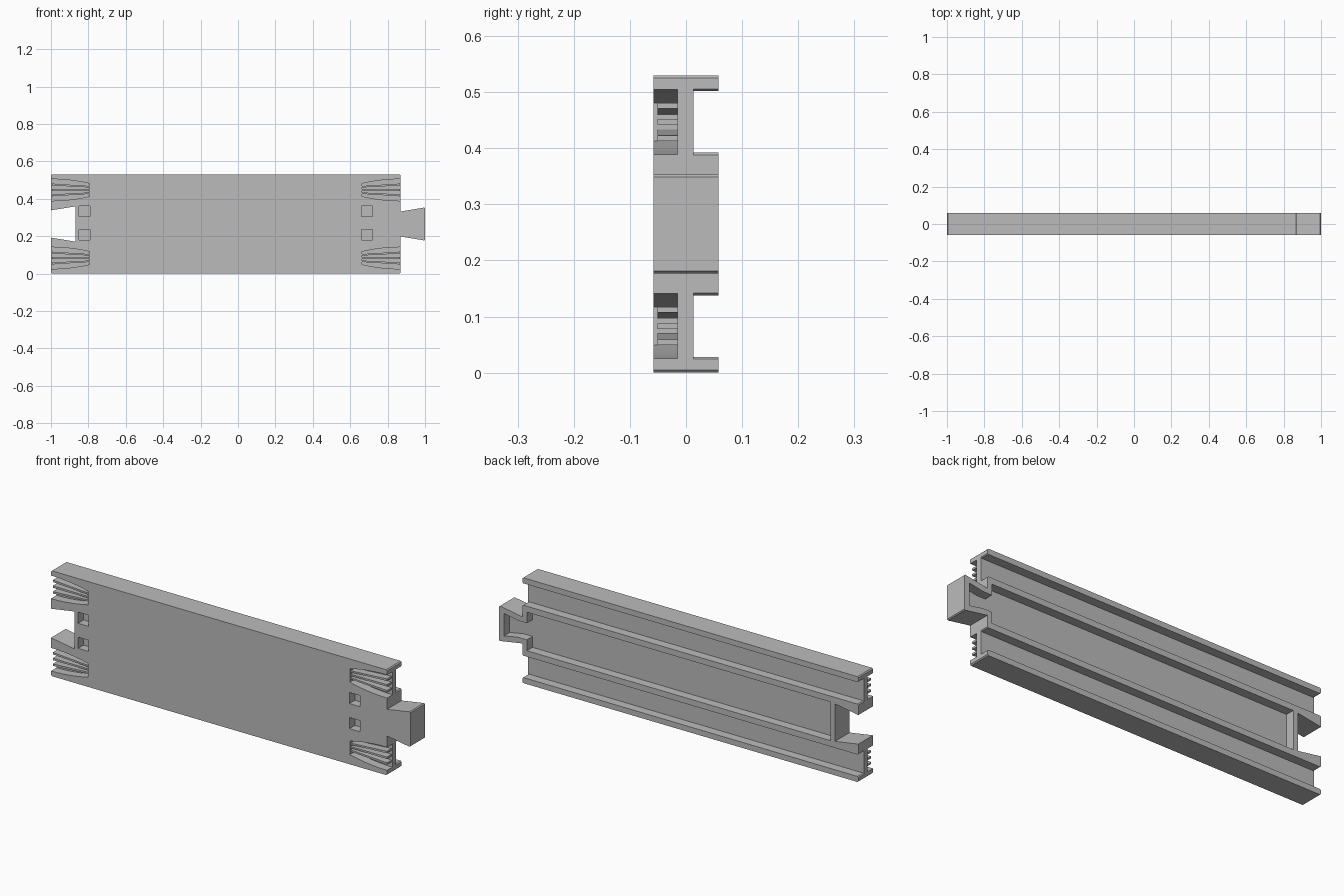
import bpy
import bmesh

if "Cube" in bpy.data.objects:
    bpy.data.objects.remove(bpy.data.objects["Cube"], do_unlink=True)

grey = bpy.data.materials.new("plain grey")
grey.use_nodes = True
grey.diffuse_color = (0.5, 0.5, 0.5, 1)
grey.node_tree.nodes["Principled BSDF"].inputs["Base Color"].default_value = (0.5, 0.5, 0.5, 1)

H = 0.53          # panel height
MID = H / 2
Y = 0.058         # half thickness
FLOOR = 0.013     # floor of the back channels
POCKET = -0.015   # floor of the front pockets
END = 0.87        # body end beside the tab
C = 0.005         # end chamfer


def prism(name, outline, y0, y1):
    """Extrude an (x, z) outline from y0 to y1."""
    bm = bmesh.new()
    face = bm.faces.new([bm.verts.new((x, y0, z)) for x, z in outline])
    moved = bmesh.ops.extrude_face_region(bm, geom=[face])["geom"]
    verts = [v for v in moved if isinstance(v, bmesh.types.BMVert)]
    bmesh.ops.translate(bm, verts=verts, vec=(0, y1 - y0, 0))
    bmesh.ops.recalc_face_normals(bm, faces=bm.faces[:])
    mesh = bpy.data.meshes.new(name)
    bm.to_mesh(mesh)
    bm.free()
    mesh.materials.append(grey)
    obj = bpy.data.objects.new(name, mesh)
    bpy.context.scene.collection.objects.link(obj)
    return obj


def mirrored(half):
    """Complete an upper outline (x, height above middle) with its reflection."""
    return [(x, MID + h) for x, h in half] + [(x, MID - h) for x, h in reversed(half)]


def box(x0, x1, z0, z1):
    return [(x0, z0), (x1, z0), (x1, z1), (x0, z1)]


# Panel with dovetail notch at one end and dovetail tab at the other
panel = prism("panel", mirrored([
    (-0.87, 0.094), (-1, 0.073), (-1, MID - C), (-1 + C, MID), (END - C, MID),
    (END, MID - C), (END, 0.067), (1 - C, 0.088), (1, 0.084)]), -Y, Y)

cutters = []

# Central recess running into the hollow tab
cutters.append(prism("center_recess_cutter", mirrored([
    (-0.845, 0.097), (0.845, 0.097), (0.845, 0.042), (0.895, 0.042),
    (0.972, 0.056)]), FLOOR, 0.1))

for row, z in (("lower", 0.083), ("upper", 0.447)):
    # Long back channel, slightly flared at the ends
    half = [(-1.1, 0.059), (-1, 0.059), (-0.995, 0.055), (END - C, 0.055),
            (END, 0.059), (1.1, 0.059)]
    cutters.append(prism(row + "_channel_cutter",
                         [(x, z + h) for x, h in half] +
                         [(x, z - h) for x, h in reversed(half)], FLOOR, 0.1))
    for side, end, sign in (("right", -1, -1), ("left", END, 1)):
        # Curved tapering pocket open at the end of the panel
        steps = 6
        half = [(end - sign * 0.207 * (1 - i / steps),
                 0.034 + 0.024 * (1 - (1 - i / steps) ** 2)) for i in range(steps + 1)]
        half.append((end + sign * 0.05, 0.058))
        cutters.append(prism(f"{row}_{side}_pocket_cutter",
                             [(x, z + h) for x, h in half] +
                             [(x, z - h) for x, h in reversed(half)], -0.1, POCKET))
        # Fanned ribs in the pocket
        for k in (-1, 0, 1):
            x0, x1 = end - sign * 0.21, end - sign * 0.005
            a, b = z + k * 0.017, z + k * 0.029
            prism(f"{row}_{side}_rib_{k + 2}",
                  [(x0, a - 0.004), (x1, b - 0.005), (x1, b + 0.005), (x0, a + 0.004)],
                  -0.051, POCKET + 0.001)

# Small square sockets on the front
for x in (-0.82, 0.69):
    for z in (0.207, 0.333):
        cutters.append(prism("socket_cutter", box(x - 0.029, x + 0.029, z - 0.028, z + 0.028),
                             -0.1, POCKET))

for cutter in cutters:
    cutter.hide_render = True
    cutter.hide_viewport = True
    cutter.display_type = 'WIRE'
    mod = panel.modifiers.new(cutter.name, 'BOOLEAN')
    mod.operation = 'DIFFERENCE'
    mod.solver = 'EXACT'
    mod.object = cutter

# Bake the cuts into the panel and discard the cutters
bpy.context.view_layer.update()
graph = bpy.context.evaluated_depsgraph_get()
panel_mesh = bpy.data.meshes.new_from_object(panel.evaluated_get(graph))
panel.modifiers.clear()
panel.data = panel_mesh
for cutter in cutters:
    bpy.data.objects.remove(cutter, do_unlink=True)
